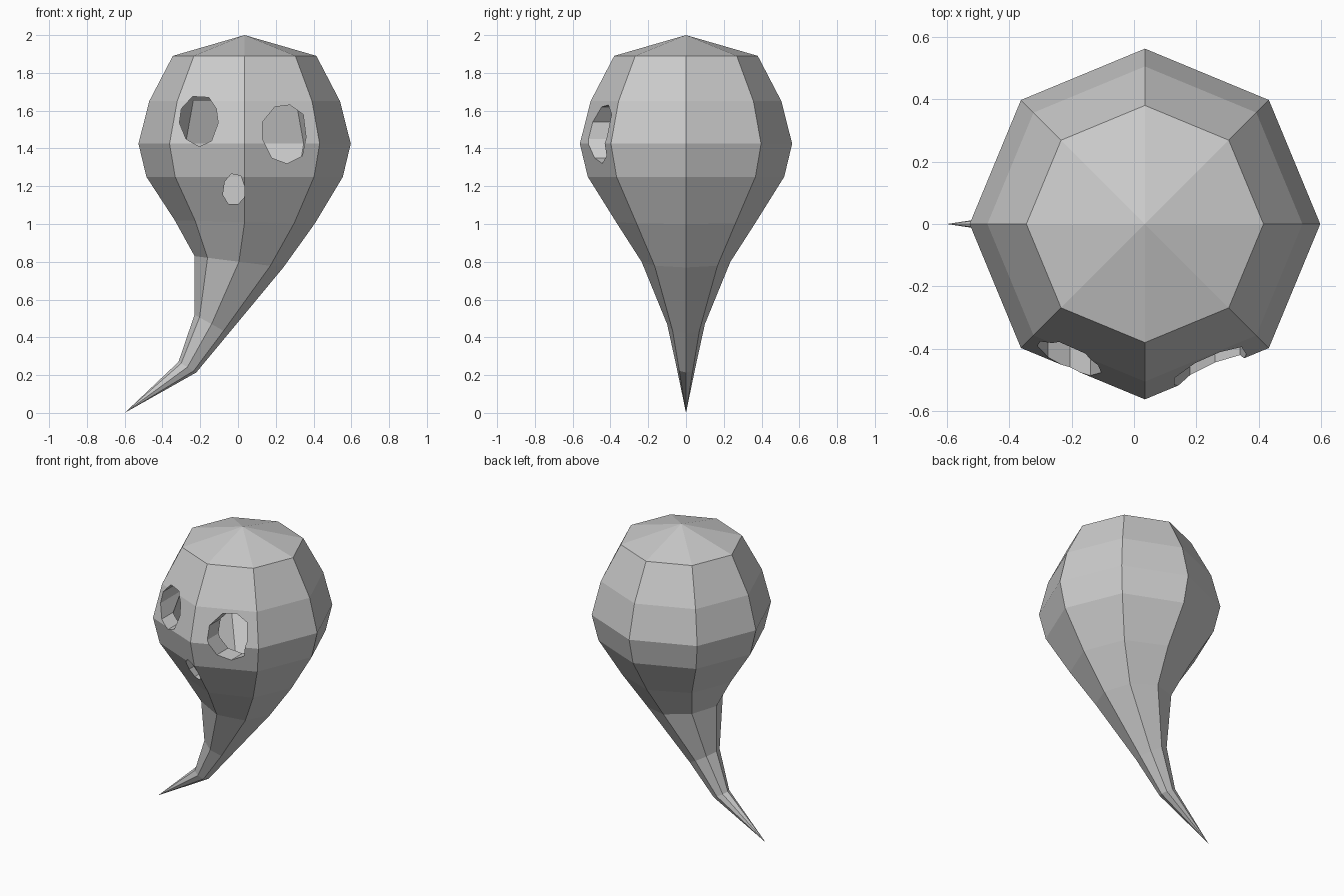
import bpy, bmesh, math

if "Cube" in bpy.data.objects:
    bpy.data.objects.remove(bpy.data.objects["Cube"])

SIDES = 8


def loft(bm, top, rings, tip):
    """Eight-sided loft from a top point through tilted rings to a tip."""
    loops = []
    for cx, cz, rx, ry, tilt in rings:
        loop = []
        for i in range(SIDES):
            a = 2 * math.pi * i / SIDES
            c, s = math.cos(a), math.sin(a)
            loop.append(bm.verts.new((cx + rx * c, ry * s, cz + tilt * c)))
        loops.append(loop)
    t, b = bm.verts.new(top), bm.verts.new(tip)
    for i in range(SIDES):
        j = (i + 1) % SIDES
        bm.faces.new((loops[0][i], loops[0][j], t))
        for up, low in zip(loops, loops[1:]):
            bm.faces.new((low[i], low[j], up[j], up[i]))
        bm.faces.new((loops[-1][j], loops[-1][i], b))


def to_object(bm, name):
    mesh = bpy.data.meshes.new(name)
    bm.to_mesh(mesh)
    bm.free()
    ob = bpy.data.objects.new(name, mesh)
    bpy.context.collection.objects.link(ob)
    return ob


def prism(name, outline, y0=-0.8, y1=-0.05):
    """Cutter: an (x, z) outline extruded along y."""
    bm = bmesh.new()
    face = bm.faces.new([bm.verts.new((x, y0, z)) for x, z in outline])
    ext = bmesh.ops.extrude_face_region(bm, geom=[face])
    verts = [g for g in ext["geom"] if isinstance(g, bmesh.types.BMVert)]
    bmesh.ops.translate(bm, verts=verts, vec=(0, y1 - y0, 0))
    bmesh.ops.recalc_face_normals(bm, faces=bm.faces)
    return to_object(bm, name)


def cut(target, cutter):
    mod = target.modifiers.new("cut", "BOOLEAN")
    mod.operation = "DIFFERENCE"
    mod.solver = "EXACT"
    mod.object = cutter
    bpy.context.view_layer.objects.active = target
    bpy.ops.object.modifier_apply(modifier=mod.name)
    bpy.data.objects.remove(cutter)


# Body: bulbous head tapering into a bent tail (cx, cz, rx, ry, tilt)
rings = [
    (0.035, 1.89, 0.38, 0.38, 0),
    (0.035, 1.65, 0.505, 0.505, 0),
    (0.035, 1.425, 0.562, 0.562, 0),
    (0.035, 1.25, 0.52, 0.52, 0),
    (0.035, 1.01, 0.37, 0.37, -0.01),
    (0.005, 0.80, 0.235, 0.235, -0.03),
    (-0.14, 0.47, 0.09, 0.10, -0.05),
    (-0.268, 0.242, 0.047, 0.05, -0.028),
]
bm = bmesh.new()
loft(bm, (0.035, 0, 2.0), rings, (-0.6, 0, 0))
body = to_object(bm, "body")

# Hollow inside of the head
WALL = 0.12
inner = [(cx, min(cz, 1.79), rx - WALL, ry - WALL, t) for cx, cz, rx, ry, t in rings[:6]]
bm = bmesh.new()
loft(bm, (0.035, 0, 1.88), inner, (-0.08, 0, 0.6))
cut(body, to_object(bm, "hollow"))

# Eye and mouth openings
left_eye = [(-.24, 1.675), (-.155, 1.67), (-.115, 1.61), (-.105, 1.535), (-.14, 1.44),
            (-.205, 1.41), (-.275, 1.45), (-.31, 1.535), (-.30, 1.61)]
right_eye = [(.195, 1.62), (.275, 1.63), (.345, 1.58), (.36, 1.46), (.34, 1.36),
             (.26, 1.32), (.18, 1.35), (.13, 1.45), (.13, 1.54)]
mouth = [(-.035, 1.265), (.015, 1.255), (.034, 1.20), (.033, 1.14),
         (0, 1.105), (-.05, 1.105), (-.08, 1.155), (-.07, 1.225)]
for name, outline in (("left_eye", left_eye), ("right_eye", right_eye), ("mouth", mouth)):
    cut(body, prism(name, outline))
